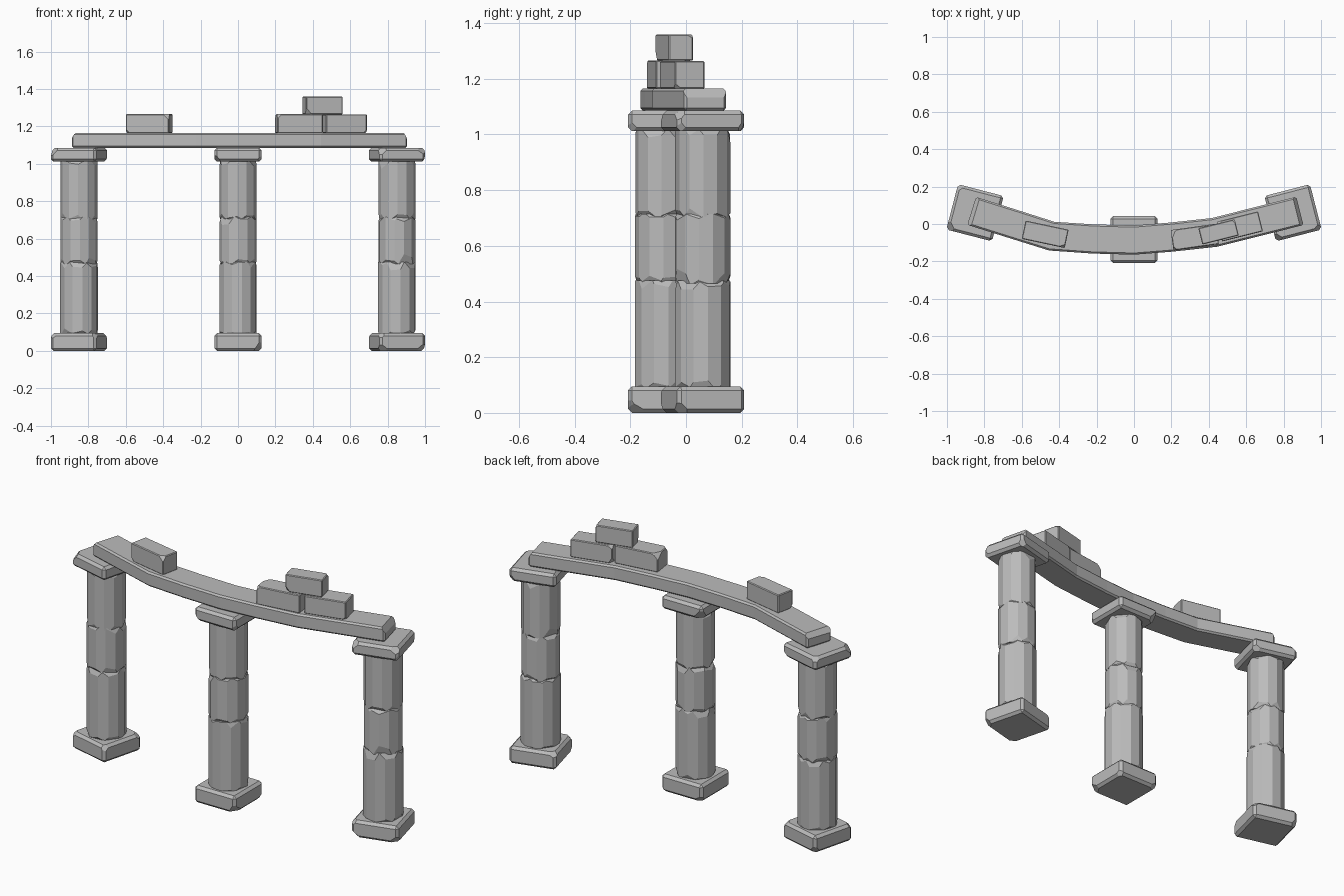
import bpy, bmesh, math, random
from mathutils import Vector, Matrix

cube = bpy.data.objects.get("Cube")
if cube:
    bpy.data.objects.remove(cube, do_unlink=True)

rng = random.Random(4)

stone = bpy.data.materials.new("grey stone")
stone.use_nodes = True
stone.diffuse_color = (0.5, 0.5, 0.5, 1)
bsdf = next(n for n in stone.node_tree.nodes if n.type == 'BSDF_PRINCIPLED')
bsdf.inputs["Base Color"].default_value = (0.5, 0.5, 0.5, 1)


def chip(bm, normal, depth):
    """Slice a flat flake off the outermost point in one direction."""
    n = Vector(normal).normalized()
    reach = max(v.co.dot(n) for v in bm.verts)
    cut = bmesh.ops.bisect_plane(
        bm, geom=bm.verts[:] + bm.edges[:] + bm.faces[:], dist=1e-5,
        plane_co=n * (reach - depth), plane_no=n, clear_outer=True)
    edges = [e for e in cut["geom_cut"] if isinstance(e, bmesh.types.BMEdge)]
    bmesh.ops.edgeloop_fill(bm, edges=edges)


def finish(bm, name, location=(0, 0, 0), angle=0):
    bmesh.ops.recalc_face_normals(bm, faces=bm.faces)
    mesh = bpy.data.meshes.new(name)
    bm.to_mesh(mesh)
    bm.free()
    mesh.materials.append(stone)
    obj = bpy.data.objects.new(name, mesh)
    obj.location = location
    obj.rotation_euler.z = math.radians(angle)
    bpy.context.collection.objects.link(obj)
    return obj


def slab(name, x, y, z0, z1, size, angle, bevel, chips):
    """Bevelled stone block with a few knocked-off corners."""
    bm = bmesh.new()
    bmesh.ops.create_cube(bm, size=1)
    bmesh.ops.scale(bm, vec=(size[0], size[1], z1 - z0), verts=bm.verts)
    bmesh.ops.bevel(bm, geom=bm.edges[:], offset=bevel, segments=1,
                    profile=0.5, affect='EDGES')
    for _ in range(chips):
        n = [rng.choice((-1, 1)) * rng.uniform(0.6, 1.2) for _ in range(3)]
        chip(bm, n, rng.uniform(0.006, 0.016))
    return finish(bm, name, (x, y, (z0 + z1) / 2), angle)


def drum(name, x, y, z0, z1, radius, chips):
    """Twelve-sided column drum, flaked around both rims."""
    bm = bmesh.new()
    bmesh.ops.create_cone(bm, cap_ends=True, segments=12, radius1=radius,
                          radius2=radius, depth=z1 - z0)
    bmesh.ops.rotate(bm, matrix=Matrix.Rotation(rng.uniform(0, 1), 3, 'Z'),
                     verts=bm.verts)
    for end in (-1, 1):
        start = rng.uniform(0, math.tau)
        for i in range(chips):
            a = start + math.tau * i / chips + rng.uniform(-0.2, 0.2)
            slope = end * rng.uniform(0.25, 0.8)
            chip(bm, (math.cos(a), math.sin(a), slope), rng.uniform(0.006, 0.014))
    return finish(bm, name, (x, y, (z0 + z1) / 2))


# Three columns, each a base, three drums and a capital
for side, x, y, angle in (("right", -0.85, 0.06, -14.5),
                          ("middle", 0, -0.083, 0),
                          ("left", 0.85, 0.06, 14.5)):
    slab(side + "_base", x, y, 0, 0.095, (0.252, 0.25), angle, 0.014, 4)
    drum(side + "_lower_drum", x, y, 0.085, 0.475, 0.102, 7)
    drum(side + "_middle_drum", x, y, 0.465, 0.715, 0.1, 7)
    drum(side + "_upper_drum", x, y, 0.705, 1.02, 0.099, 6)
    slab(side + "_capital", x, y, 1.012, 1.086, (0.252, 0.25), angle, 0.014, 4)

# Curved lintel swept along a bent centre line
path = [Vector(p) for p in ((-0.868, 0.07), (-0.63, -0.005), (-0.44, -0.065),
                            (-0.22, -0.08), (0, -0.086), (0.2, -0.07),
                            (0.43, -0.045), (0.66, 0.013), (0.887, 0.07))]
half_width, bottom, top = 0.078, 1.086, 1.166
bm = bmesh.new()
rings = []
for i, p in enumerate(path):
    along = (path[min(i + 1, len(path) - 1)] - path[max(i - 1, 0)]).normalized()
    side = Vector((-along.y, along.x)) * half_width
    rings.append([bm.verts.new((*(p + side * s), z)) for s, z in
                  ((-1, bottom), (1, bottom), (1, top), (-1, top))])
for a, b in zip(rings, rings[1:]):
    for k in range(4):
        j = (k + 1) % 4
        bm.faces.new((a[k], a[j], b[j], b[k]))
bm.faces.new(rings[0])
bm.faces.new(rings[-1])
bmesh.ops.recalc_face_normals(bm, faces=bm.faces)
sharp = [e for e in bm.edges if e.calc_face_angle(0) > 1]
bmesh.ops.bevel(bm, geom=sharp, offset=0.009, segments=1, profile=0.5,
                affect='EDGES')
chip(bm, (-1, 0.3, 0.8), 0.012)
chip(bm, (1, 0.25, 0.6), 0.012)
finish(bm, "lintel")

# Loose blocks resting on the lintel
slab("right_block", -0.475, -0.055, 1.165, 1.266, (0.235, 0.1), -12, 0.004, 2)
slab("inner_left_block", 0.325, -0.07, 1.165, 1.266, (0.245, 0.11), 8, 0.004, 3)
slab("outer_left_block", 0.567, -0.013, 1.165, 1.264, (0.225, 0.11), 14, 0.004, 3)
slab("top_block", 0.452, -0.042, 1.265, 1.36, (0.2, 0.09), 14, 0.004, 2)
